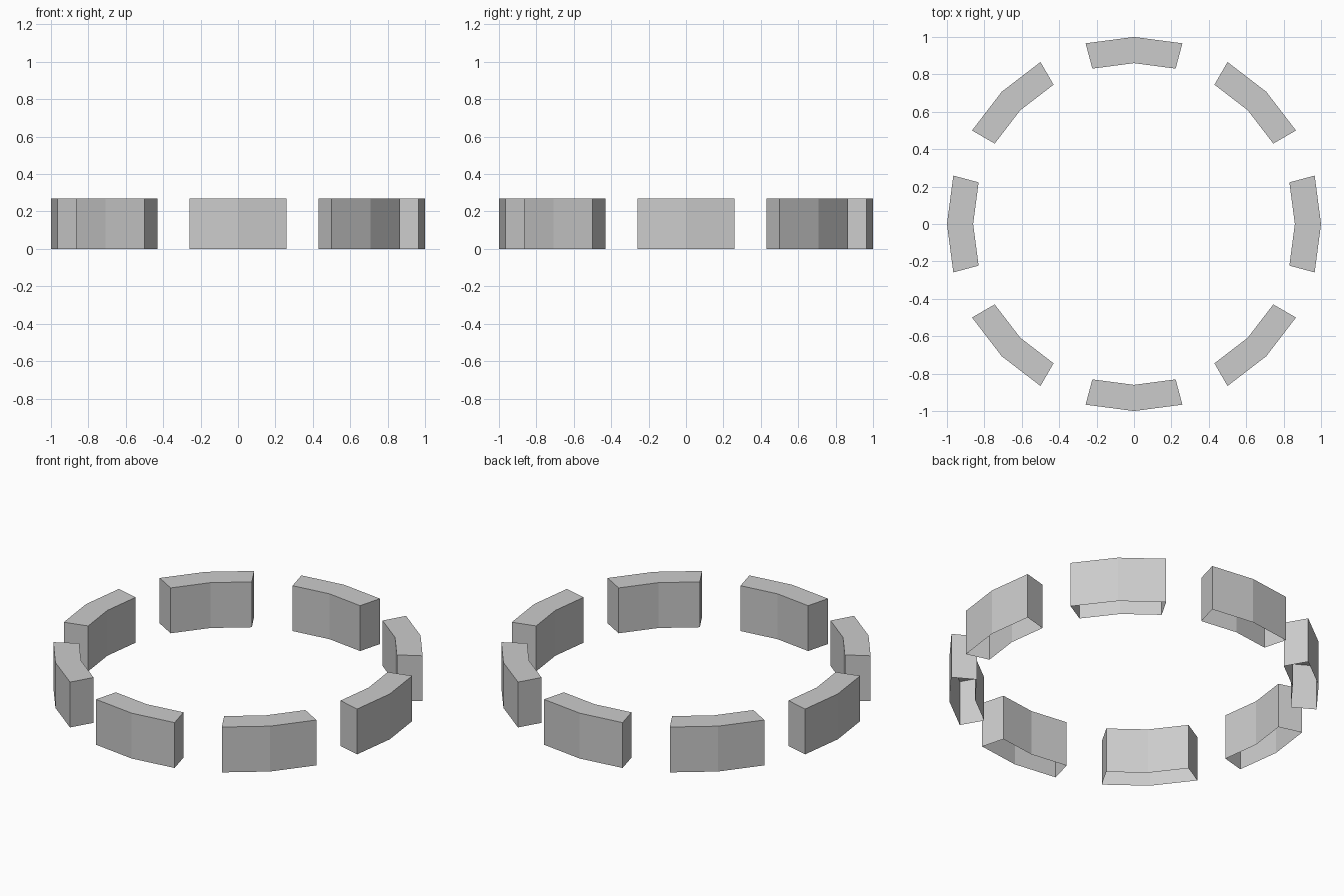
import bpy
from math import sin, cos, radians

if "Cube" in bpy.data.objects:
    bpy.data.objects.remove(bpy.data.objects["Cube"])

OUTER, INNER, HEIGHT = 1.0, 0.86, 0.27
COUNT, HALF_ANGLE = 8, 15


def ring_block(name, centre):
    # Plan outline: outer arc one way, inner arc back (counter-clockwise)
    angles = [radians(centre + a) for a in (-HALF_ANGLE, 0, HALF_ANGLE)]
    outline = [(OUTER * cos(a), OUTER * sin(a)) for a in angles]
    outline += [(INNER * cos(a), INNER * sin(a)) for a in reversed(angles)]
    n = len(outline)
    verts = [(x, y, z) for z in (0, HEIGHT) for x, y in outline]

    # Side walls, plus a lid in two quads; the underside is open
    faces = [(i, (i + 1) % n, (i + 1) % n + n, i + n) for i in range(n)]
    faces += [(n, n + 1, n + 4, n + 5), (n + 1, n + 2, n + 3, n + 4)]

    mesh = bpy.data.meshes.new(name)
    mesh.from_pydata(verts, [], faces)
    mesh.update()
    obj = bpy.data.objects.new(name, mesh)
    bpy.context.collection.objects.link(obj)


# Eight evenly spaced blocks around the circle
for k in range(COUNT):
    ring_block(f"ring_block_{k + 1}", k * 360 / COUNT)
